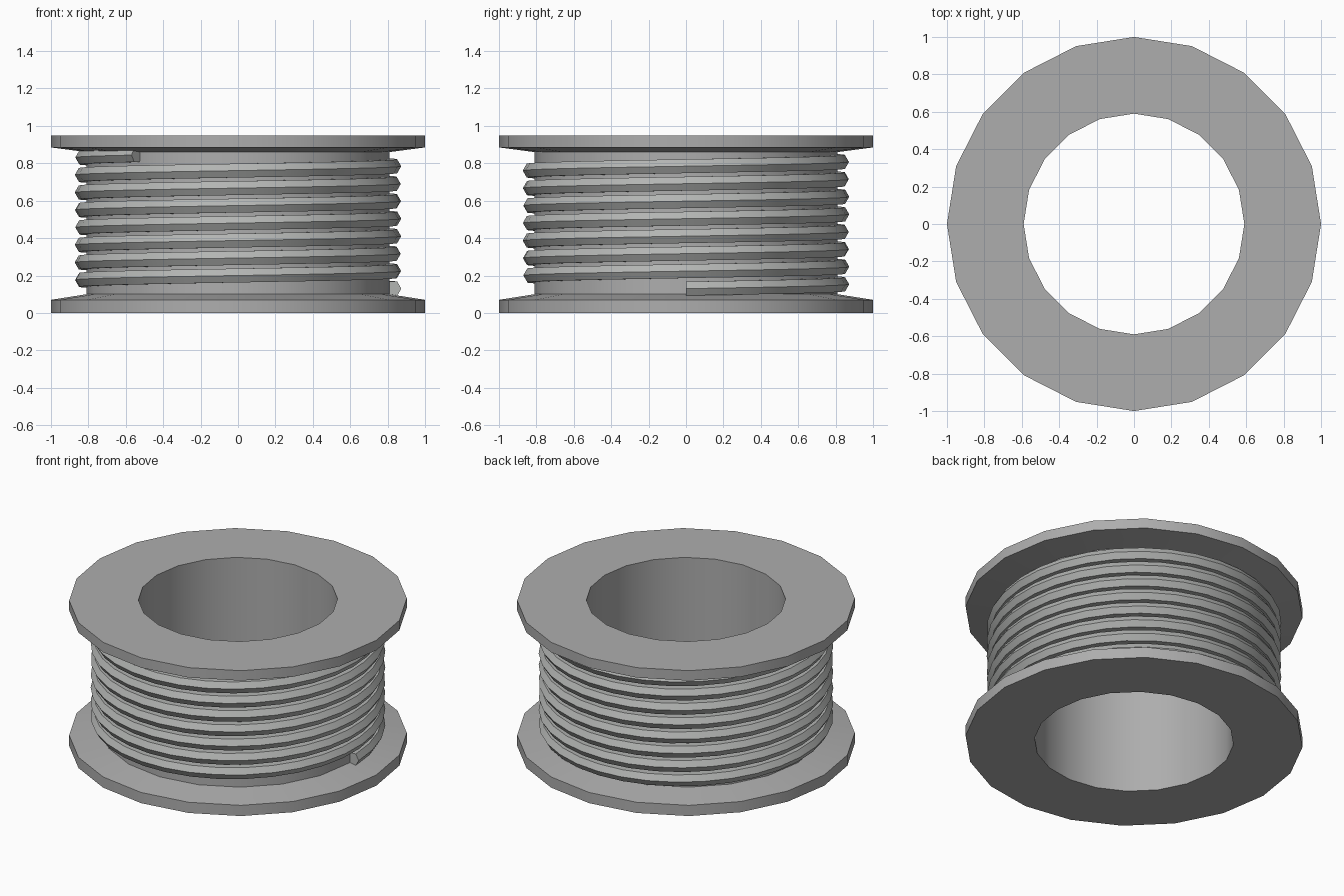
import bpy
import bmesh
from math import cos, sin, pi, radians

cube = bpy.data.objects.get("Cube")
if cube:
    bpy.data.objects.remove(cube, do_unlink=True)


def material(name, colour):
    m = bpy.data.materials.new(name)
    m.use_nodes = True
    m.diffuse_color = colour
    m.node_tree.nodes["Principled BSDF"].inputs["Base Color"].default_value = colour
    return m


def sweep(name, rings, closed, mat):
    """Skin a list of equal rings; either loop back to the start or cap the ends."""
    bm = bmesh.new()
    loops = [[bm.verts.new(p) for p in ring] for ring in rings]
    n = len(loops[0])
    pairs = list(zip(loops, loops[1:]))
    if closed:
        pairs.append((loops[-1], loops[0]))
    else:
        bm.faces.new(loops[0])
        bm.faces.new(loops[-1])
    for a, b in pairs:
        for i in range(n):
            j = (i + 1) % n
            bm.faces.new((a[i], a[j], b[j], b[i]))
    bmesh.ops.recalc_face_normals(bm, faces=bm.faces)
    mesh = bpy.data.meshes.new(name)
    bm.to_mesh(mesh)
    bm.free()
    mesh.materials.append(mat)
    obj = bpy.data.objects.new(name, mesh)
    bpy.context.collection.objects.link(obj)
    bpy.ops.object.select_all(action="DESELECT")
    obj.select_set(True)
    bpy.context.view_layer.objects.active = obj
    bpy.ops.object.shade_smooth_by_angle(angle=radians(30))
    return obj


def ring_at(profile, angle, lift=0.0):
    return [(r * cos(angle), r * sin(angle), z + lift) for r, z in profile]


grey = material("grey", (0.42, 0.42, 0.42, 1))
wire_grey = material("wire grey", (0.45, 0.46, 0.45, 1))

# Spool: hollow core with two tapered flanges
SIDES = 20
spool_profile = [(0.59, 0), (1, 0), (1, 0.07), (0.81, 0.1),
                 (0.81, 0.86), (1, 0.885), (1, 0.95), (0.59, 0.95)]
sweep("spool", [ring_at(spool_profile, 2 * pi * i / SIDES) for i in range(SIDES)],
      True, grey)

# Wire: hexagonal section wound counterclockwise up the core
START_Z, PITCH, TURNS, STEPS = 0.13, 0.0935, 7.637, 250
section = [(0.83 + 0.043 * cos(k * pi / 3), 0.043 * sin(k * pi / 3)) for k in range(6)]
sweep("wound_wire",
      [ring_at(section, 2 * pi * TURNS * i / STEPS, START_Z + PITCH * TURNS * i / STEPS)
       for i in range(STEPS + 1)],
      False, wire_grey)
